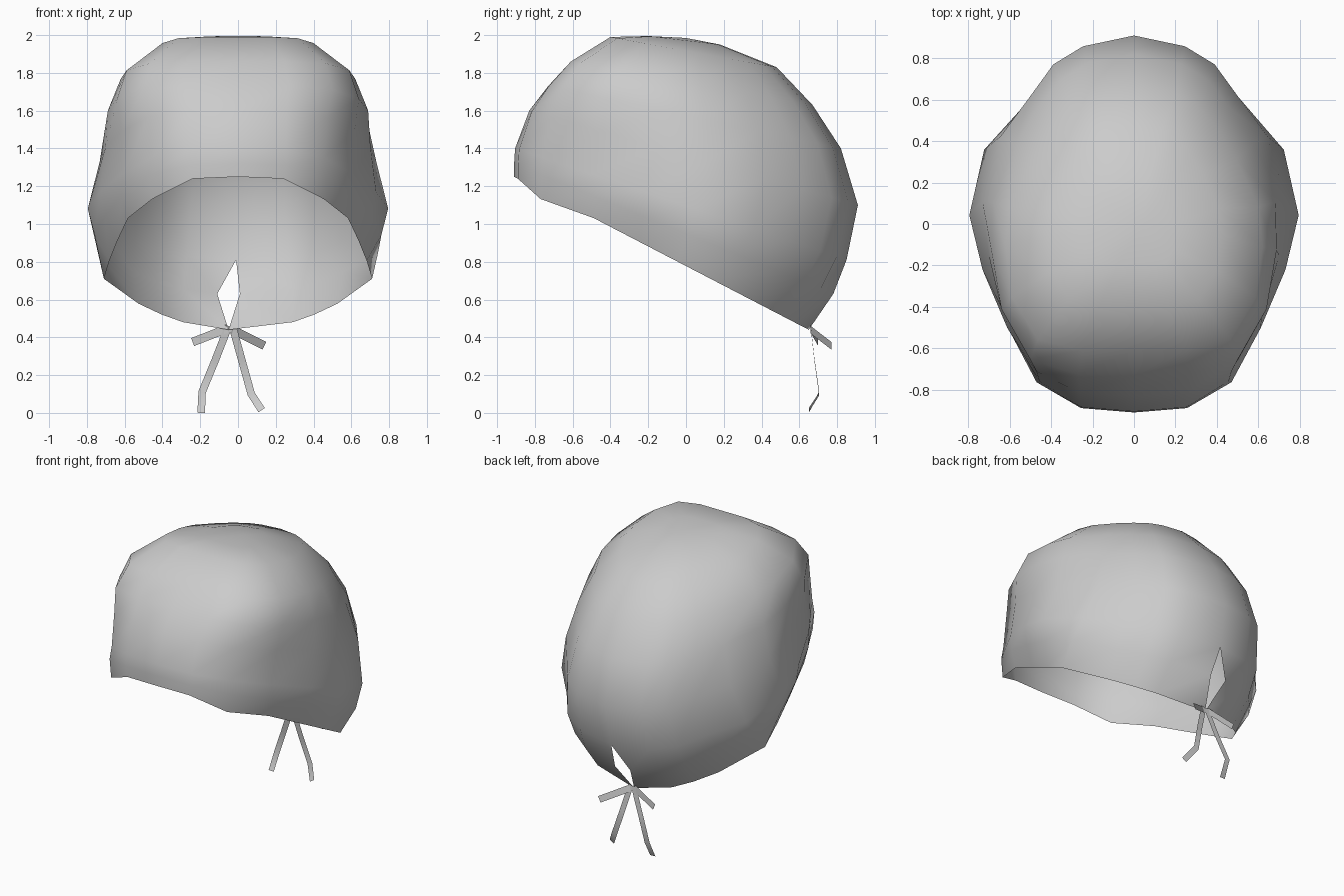
import bpy, bmesh
from mathutils import Vector

if "Cube" in bpy.data.objects:
    bpy.data.objects.remove(bpy.data.objects["Cube"])


def make_object(name, bm):
    me = bpy.data.meshes.new(name)
    bm.to_mesh(me)
    bm.free()
    ob = bpy.data.objects.new(name, me)
    bpy.context.collection.objects.link(ob)
    for p in me.polygons:
        p.use_smooth = True
    return ob


# Half outlines: (fraction from front to back, fraction of half width)
RIM = [(0, 0), (.013, .34), (.09, .64), (.27, .82), (.42, .9), (.55, .96),
       (.667, 1), (.83, .74), (.9, .57), (.95, .41), (1, 0)]
BODY = [(0, 0), (.012, .32), (.083, .575), (.23, .77), (.39, .92), (.54, 1),
        (.72, .91), (.83, .69), (.92, .54), (.97, .34), (1, 0)]
CROWN = [(0, 0), (0, .4), (.04, .75), (.2, .95), (.39, 1), (.54, .97),
         (.72, .8), (.83, .66), (.92, .5), (.97, .32), (1, 0)]
OUTLINES = [RIM, BODY, CROWN]

# Tilted rings: front y, front z, back y, back z, half width, outline position
RINGS = [(-.91, 1.25, .65, .44, .71, 0),
         (-.91, 1.32, .78, .63, .775, .5),
         (-.905, 1.4, .85, .81, .795, 1),
         (-.83, 1.6, .91, 1.1, .74, 1.35),
         (-.73, 1.73, .82, 1.4, .70, 1.8),
         (-.61, 1.86, .67, 1.63, .62, 2),
         (-.40, 1.99, .48, 1.83, .42, 2),
         (-.20, 1.995, .18, 1.95, .2, 2)]

# Cap shell, lofted with a seam down the back that gapes open at one ring
bm = bmesh.new()
n = len(BODY) - 1
rows = []
for i, (fy, fz, by, bz, w, k) in enumerate(RINGS):
    base = min(int(k), 1)
    lo, hi, t = OUTLINES[base], OUTLINES[base + 1], k - base

    def point(j, side):
        s = lo[j][0] * (1 - t) + hi[j][0] * t
        x = lo[j][1] * (1 - t) + hi[j][1] * t
        drop = .045 if i == 0 and j == 2 else 0
        return Vector((side * w * x, fy + (by - fy) * s, fz + (bz - fz) * s - drop))
    row = [bm.verts.new(point(j, -1)) for j in range(n, 0, -1)]
    row += [bm.verts.new(point(j, 1)) for j in range(n)]
    if i == 1:
        end = bm.verts.new(point(n, 1))
        row[0].co.x, end.co.x = -.11, .01
        row.append(end)
    else:
        row[0].co.x = {0: -.05, 2: -.01}.get(i, 0)
        row.append(row[0])
    rows.append(row)
for a, b in zip(rows, rows[1:]):
    for j in range(2 * n):
        bm.faces.new([a[j], a[j + 1], b[j + 1], b[j]])
apex = bm.verts.new((.05, 0, 1.985))
for j in range(2 * n):
    bm.faces.new([rows[-1][j], rows[-1][j + 1], apex])
bmesh.ops.recalc_face_normals(bm, faces=bm.faces)
make_object("cap_shell", bm)


# Flat ribbon strips tied at the back
def ribbon(name, path, width):
    bm = bmesh.new()
    pts = [Vector(p) for p in path]
    pairs = []
    for i, p in enumerate(pts):
        d = pts[min(i + 1, len(pts) - 1)] - pts[max(i - 1, 0)]
        side = Vector((-d.z, 0, d.x)).normalized() * width / 2
        pairs.append((bm.verts.new(p - side), bm.verts.new(p + side)))
    for a, b in zip(pairs, pairs[1:]):
        bm.faces.new([a[0], b[0], b[1], a[1]])
    make_object(name, bm)


ribbon("tie_tail_left", [(-.05, .66, .46), (-.12, .68, .28), (-.19, .705, .11), (-.195, .65, 0)], .04)
ribbon("tie_tail_right", [(-.03, .66, .46), (.02, .68, .28), (.07, .705, .10), (.125, .65, .015)], .04)
ribbon("tie_end_left", [(-.06, .66, .445), (-.24, .70, .375)], .045)
ribbon("tie_end_right", [(-.03, .66, .44), (.14, .77, .355)], .045)
